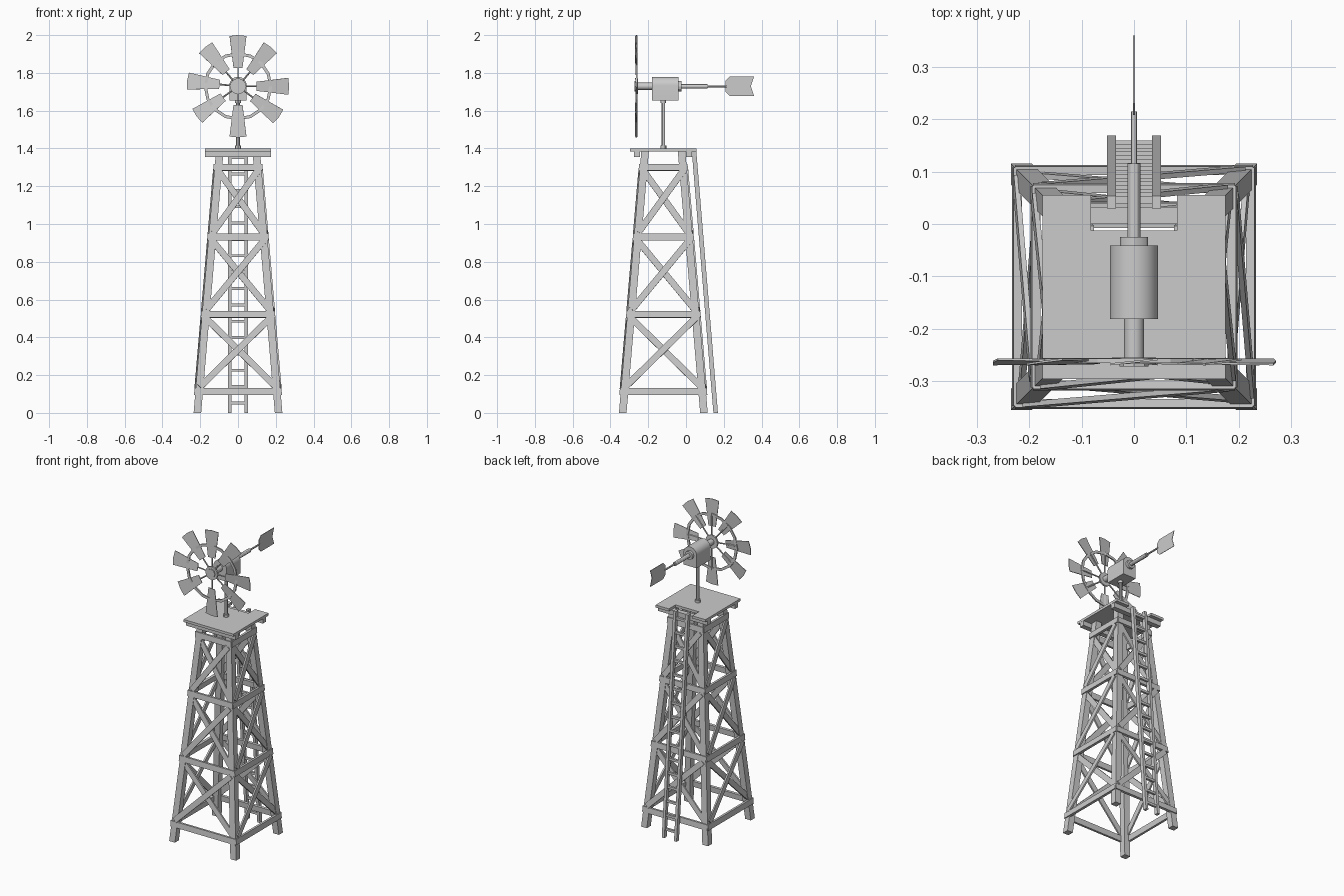
import bpy, bmesh, math
from mathutils import Vector, Matrix

if "Cube" in bpy.data.objects:
    bpy.data.objects.remove(bpy.data.objects["Cube"])

YC = -0.12          # tower axis
HUB_Z = 1.729


def finish(name, bm):
    bmesh.ops.recalc_face_normals(bm, faces=bm.faces)
    me = bpy.data.meshes.new(name)
    bm.to_mesh(me)
    bm.free()
    ob = bpy.data.objects.new(name, me)
    bpy.context.collection.objects.link(ob)
    return ob


def loft(bm, a, b):
    """Closed solid between two matching outlines."""
    va, vb = [bm.verts.new(p) for p in a], [bm.verts.new(p) for p in b]
    n = len(va)
    bm.faces.new(va)
    bm.faces.new(vb[::-1])
    for i in range(n):
        bm.faces.new((va[i], va[(i + 1) % n], vb[(i + 1) % n], vb[i]))


def beam(bm, p, q, width, depth, normal):
    """Rectangular bar from p to q; depth runs along normal."""
    p, q = Vector(p), Vector(q)
    d = (q - p).normalized()
    s = d.cross(Vector(normal)).normalized()
    n = s.cross(d)
    offs = [s * (i * width / 2) + n * (j * depth / 2)
            for i, j in ((-1, -1), (1, -1), (1, 1), (-1, 1))]
    loft(bm, [p + o for o in offs], [q + o for o in offs])


def box(bm, x0, x1, y0, y1, z0, z1):
    c = [(x0, y0), (x1, y0), (x1, y1), (x0, y1)]
    loft(bm, [(x, y, z0) for x, y in c], [(x, y, z1) for x, y in c])


def rod(bm, p, q, r, sides=12, r2=None):
    p, q = Vector(p), Vector(q)
    rot = (q - p).to_track_quat('Z', 'Y').to_matrix().to_4x4()
    bmesh.ops.create_cone(bm, cap_ends=True, segments=sides, radius1=r,
                          radius2=r if r2 is None else r2, depth=(q - p).length,
                          matrix=Matrix.Translation((p + q) / 2) @ rot)


def smooth(ob):
    bpy.context.view_layer.objects.active = ob
    ob.select_set(True)
    bpy.ops.object.shade_smooth_by_angle()
    ob.select_set(False)


def half(z):        # outer half width of the tower at height z
    return 0.235 - 0.0855 * z


# Four leaning legs
bm = bmesh.new()
for sx in (-1, 1):
    for sy in (-1, 1):
        rings = []
        for z in (0, 1.385):
            o, i = half(z), half(z) - 0.04
            rings.append([(sx * a, YC + sy * b, z)
                          for a, b in ((o, o), (i, o), (i, i), (o, i))])
        loft(bm, *rings)
finish("tower_legs", bm)

# Girts and cross braces, one face turned to all four sides
levels = [0.112, 0.522, 0.931, 1.30]
girts, braces = bmesh.new(), bmesh.new()
for k in range(4):
    rot = Matrix.Rotation(k * math.pi / 2, 3, 'Z')
    nrm = rot @ Vector((0, -1, 0.0855))

    def pt(u, z, off):
        return rot @ Vector((u, -(half(z) + off), z)) + Vector((0, YC, 0))

    for z in levels:
        h = half(z) + 0.002
        beam(girts, pt(-h, z, -0.002), pt(h, z, -0.002), 0.036, 0.016, nrm)
    for z0, z1 in zip(levels, levels[1:]):
        a, b = z0 + 0.025, z1 - 0.02
        for s, off in ((1, 0.002), (-1, -0.008)):
            beam(braces, pt(-s * (half(a) - 0.022), a, off),
                 pt(s * (half(b) - 0.022), b, off), 0.034, 0.01, nrm)
finish("girts", girts)
finish("cross_braces", braces)

# Platform deck with ladder notch
bm = bmesh.new()
deck = [(-0.175, -0.296), (0.175, -0.296), (0.175, 0.055), (0.082, 0.055),
        (0.082, -0.012), (-0.082, -0.012), (-0.082, 0.055), (-0.175, 0.055)]
loft(bm, [(x, y, 1.384) for x, y in deck], [(x, y, 1.4) for x, y in deck])
finish("platform_deck", bm)

# Beams under the deck
bm = bmesh.new()
for y in (-0.259, 0.016):
    box(bm, -0.174, 0.174, y - 0.016, y + 0.016, 1.354, 1.384)
finish("platform_beams", bm)

# Ladder


def ladder_y(z):
    return 0.157 - 0.0825 * z


bm = bmesh.new()
for s in (-1, 1):
    rings = [[(s * 0.043 + i * 0.009, ladder_y(z) + j * 0.012, z)
              for i, j in ((-1, -1), (1, -1), (1, 1), (-1, 1))] for z in (0, 1.395)]
    loft(bm, *rings)
for i in range(16):
    z = 0.053 + 0.0865 * i
    beam(bm, (-0.045, ladder_y(z), z), (0.045, ladder_y(z), z), 0.015, 0.014, (0, 1, 0))
finish("ladder", bm)

# Mast with collars
bm = bmesh.new()
rod(bm, (0, YC, 1.39), (0, YC, 1.665), 0.01)
rod(bm, (0, YC, 1.40), (0, YC, 1.416), 0.016)
rod(bm, (0, YC, 1.64), (0, YC, 1.658), 0.015)
smooth(finish("mast", bm))

# Gearbox with arched top
prof = [(-0.046, 1.655), (0.046, 1.655)]
prof += [(0.046 * math.cos(math.pi * i / 16), 1.733 + 0.046 * math.sin(math.pi * i / 16))
         for i in range(17)]
bm = bmesh.new()
loft(bm, [(x, -0.181, z) for x, z in prof], [(x, -0.041, z) for x, z in prof])
smooth(finish("gearbox", bm))

# Drive shaft and hub
bm = bmesh.new()
rod(bm, (0, -0.255, HUB_Z), (0, -0.175, HUB_Z), 0.019, 16)
smooth(finish("drive_shaft", bm))
bm = bmesh.new()
rod(bm, (0, -0.267, HUB_Z), (0, -0.255, HUB_Z), 0.042, 16)
rod(bm, (0, -0.272, HUB_Z), (0, -0.265, HUB_Z), 0.028, 8)
finish("hub", bm)

# Blades and spokes, slightly uneven spacing
blades, spokes = bmesh.new(), bmesh.new()
for ang in (0, 50, 90, 130, 174, 216, 270, 323):
    m = (Matrix.Translation((0, -0.263, HUB_Z)) @ Matrix.Rotation(-math.radians(ang), 4, 'Y'))
    pitch = Matrix.Rotation(math.radians(6), 4, 'X')
    outline = [(0.098, -0.024), (0.098, 0.024), (0.266, 0.045), (0.271, 0), (0.266, -0.045)]
    loft(blades, *[[m @ pitch @ Vector((r, y, w)) for r, w in outline]
                   for y in (-0.002, 0.002)])
    rod(spokes, m @ Vector((0.02, 0.003, 0)), m @ Vector((0.18, 0.003, 0)), 0.0045, 6)
finish("wheel_blades", blades)
finish("wheel_spokes", spokes)

# Wheel rim
bm = bmesh.new()
N = 16
rim = []
for i in range(N):
    a = 2 * math.pi * i / N
    rim.append([bm.verts.new((r * math.cos(a), y, HUB_Z + r * math.sin(a)))
                for r, y in ((0.165, -0.265), (0.181, -0.265), (0.181, -0.257), (0.165, -0.257))])
for i in range(N):
    for j in range(4):
        k = (j + 1) % 4
        n = rim[(i + 1) % N]
        bm.faces.new((rim[i][j], rim[i][k], n[k], n[j]))
finish("wheel_rim", bm)

# Tail boom in stepped sections
bm = bmesh.new()
for y0, y1, r in ((-0.045, -0.025, 0.027), (-0.03, 0.115, 0.0125), (0.11, 0.215, 0.0055)):
    rod(bm, (0, y0, HUB_Z), (0, y1, HUB_Z), r, 12)
smooth(finish("tail_boom", bm))

# Tail vane with notched end
vane = [(0.208, 1.70), (0.23, 1.678), (0.36, 1.678), (0.343, HUB_Z),
        (0.36, 1.78), (0.23, 1.78), (0.208, 1.758)]
bm = bmesh.new()
loft(bm, *[[(x, y, z) for y, z in vane] for x in (-0.0015, 0.0015)])
finish("tail_vane", bm)
